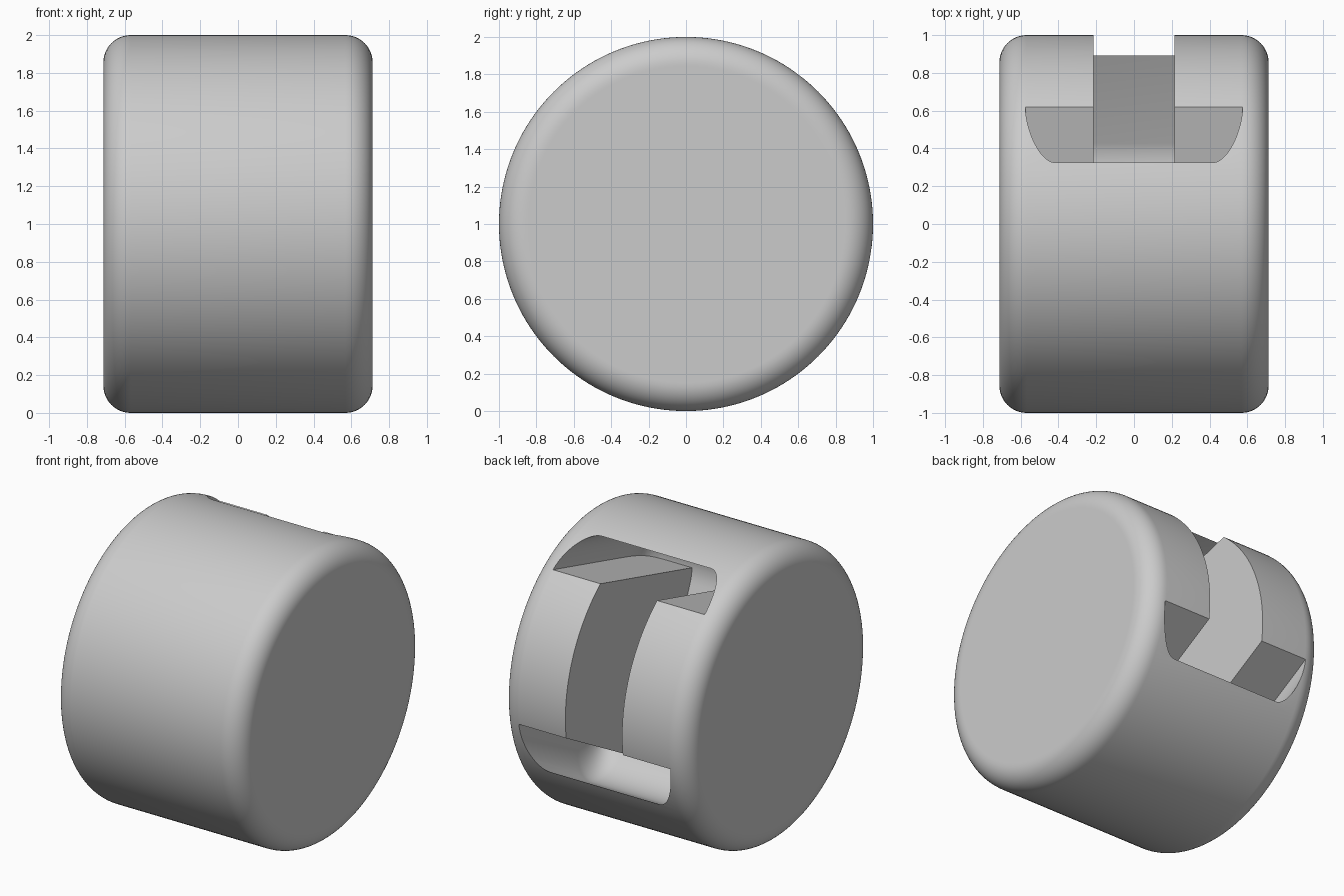
import bpy, bmesh
from math import sin, cos, pi, radians
from mathutils import Vector

if "Cube" in bpy.data.objects:
    bpy.data.objects.remove(bpy.data.objects["Cube"], do_unlink=True)

TILT = radians(22)      # direction the recess faces, above the back
FLARE = 0.12            # recess walls spread slightly with depth
HALF_WIDTH, ROUND = 0.713, 0.145

grey = bpy.data.materials.new("plain_grey")
grey.use_nodes = True
grey.diffuse_color = (0.6, 0.6, 0.6, 1)
grey.node_tree.nodes["Principled BSDF"].inputs["Base Color"].default_value = (0.6, 0.6, 0.6, 1)


def make_object(name, bm):
    bmesh.ops.recalc_face_normals(bm, faces=bm.faces)
    mesh = bpy.data.meshes.new(name)
    bm.to_mesh(mesh)
    bm.free()
    obj = bpy.data.objects.new(name, mesh)
    bpy.context.collection.objects.link(obj)
    mesh.materials.append(grey)
    return obj


def loft(name, rings):
    """Skin closed rings of points and cap both ends."""
    bm = bmesh.new()
    loops = [[bm.verts.new(p) for p in ring] for ring in rings]
    for a, b in zip(loops, loops[1:]):
        n = len(a)
        for i in range(n):
            j = (i + 1) % n
            bm.faces.new((a[i], a[j], b[j], b[i]))
    bm.faces.new(loops[0])
    bm.faces.new(loops[-1])
    return make_object(name, bm)


def tilted(x, depth, side):
    """Recess coordinates: depth is outward, side is across the recess."""
    return Vector((x, depth * cos(TILT) - side * sin(TILT),
                   1 + depth * sin(TILT) + side * cos(TILT)))


def cut(target, cutter):
    mod = target.modifiers.new("cut", 'BOOLEAN')
    mod.operation, mod.solver, mod.object = 'DIFFERENCE', 'EXACT', cutter
    bpy.context.view_layer.objects.active = target
    bpy.ops.object.modifier_apply(modifier=mod.name)
    bpy.data.objects.remove(cutter, do_unlink=True)


# Drum with rounded rims
STEPS, SIDES = 12, 160
rim = [(HALF_WIDTH, 1 - ROUND - 0.01)]
for i in range(STEPS + 1):
    t = pi / 2 * i / STEPS
    rim.append((HALF_WIDTH - ROUND + ROUND * cos(t), 1 - ROUND + ROUND * sin(t)))
profile = rim + [(-x, r) for x, r in reversed(rim)]
drum = loft("drum", [[(x, r * cos(2 * pi * k / SIDES), 1 + r * sin(2 * pi * k / SIDES))
                      for k in range(SIDES)] for x, r in profile])


# Recess: flared pocket with rounded corners and a rounded bottom
def recess_ring(depth, half):
    end, a, b = 0.575, 0.16, 0.24
    ring = []
    for sx, sv, start in ((1, 1, 0), (-1, 1, 1), (-1, -1, 2), (1, -1, 3)):
        for i in range(13):
            t = pi / 2 * (start + i / 12)
            ring.append(tilted(sx * (end - a) + a * cos(t), depth,
                               sv * (half - b) + b * sin(t)))
    return ring


def wall(depth):
    return 0.755 + FLARE * (0.656 - depth)


BOTTOM, FILLET = -0.17, 0.3
sections = [(1.2, wall(1.2))]
for i in range(13):
    t = pi / 2 * i / 12
    sections.append((BOTTOM + FILLET * (1 - sin(t)),
                     wall(BOTTOM + FILLET) - FILLET * (1 - cos(t))))
recess = loft("recess_cutter", [recess_ring(d, w) for d, w in sections])

# Two solid blocks left standing in the recess, with a channel between
for side in (1, -1):
    rings = []
    for depth in (1.4, -0.4):
        half = 0.495 + FLARE * (0.869 - depth)
        rings.append([tilted(side * x, depth, s * half)
                      for x, s in ((0.215, -1), (0.7, -1), (0.7, 1), (0.215, 1))])
    cut(recess, loft("block_cutter", rings))

cut(drum, recess)

# Smooth rounded surfaces, crisp recess edges
bpy.ops.object.select_all(action='DESELECT')
drum.select_set(True)
bpy.context.view_layer.objects.active = drum
bpy.ops.object.shade_smooth_by_angle(angle=radians(30))
